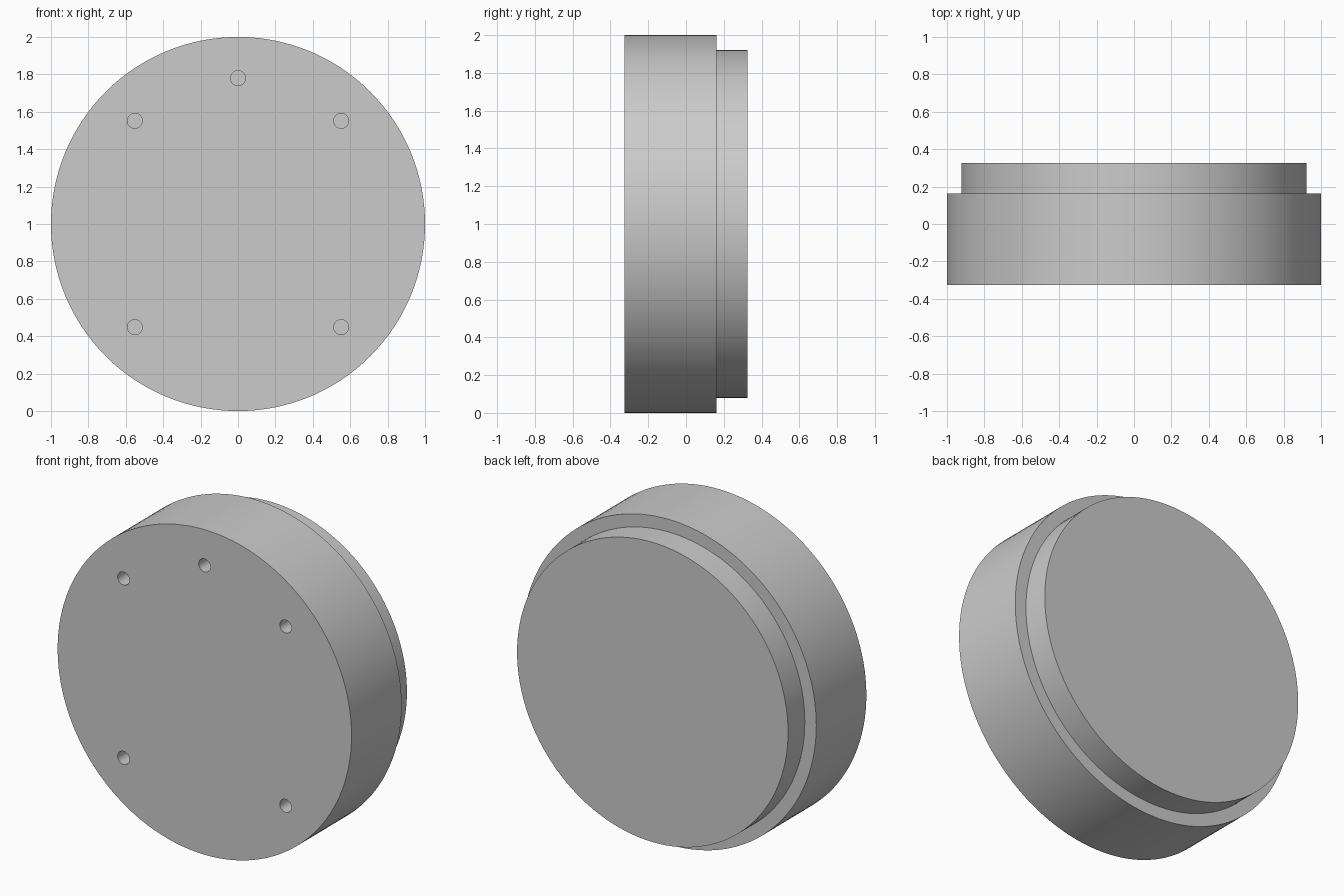
import bpy, bmesh, math

if "Cube" in bpy.data.objects:
    bpy.data.objects.remove(bpy.data.objects["Cube"])

SEGMENTS = 128
CENTER_Z = 1.0
FRONT, STEP, BACK = -0.325, 0.162, 0.325   # y positions along the axis
HOLE_R, HOLE_RING, HOLE_DEPTH = 0.04, 0.78, 0.3

grey = bpy.data.materials.new("light grey")
grey.diffuse_color = (0.6, 0.6, 0.6, 1)
grey.use_nodes = True
grey.node_tree.nodes["Principled BSDF"].inputs["Base Color"].default_value = grey.diffuse_color


def lathe(name, profile, x=0.0, z=0.0, segments=SEGMENTS):
    """Solid of revolution about the y axis from (radius, y) rings, capped at both ends."""
    bm = bmesh.new()
    rings = []
    for r, y in profile:
        rings.append([bm.verts.new((x + r * math.cos(a), y, z + r * math.sin(a)))
                      for a in (2 * math.pi * i / segments for i in range(segments))])
    for lower, upper in zip(rings, rings[1:]):
        for i in range(segments):
            j = (i + 1) % segments
            bm.faces.new((lower[i], lower[j], upper[j], upper[i]))
    bm.faces.new(rings[0])
    bm.faces.new(rings[-1])
    bmesh.ops.recalc_face_normals(bm, faces=bm.faces)
    mesh = bpy.data.meshes.new(name)
    bm.to_mesh(mesh)
    bm.free()
    mesh.materials.append(grey)
    obj = bpy.data.objects.new(name, mesh)
    bpy.context.collection.objects.link(obj)
    return obj


# Stepped disc: wide body with a slightly smaller boss at the back
disc = lathe("stepped_disc",
             [(1.0, FRONT), (1.0, STEP), (0.922, STEP), (0.922, BACK)], z=CENTER_Z)
bpy.context.view_layer.objects.active = disc
disc.select_set(True)

# Blind screw holes in the front face: one at the top, four on the diagonals
for n, degrees in enumerate((45, 90, 135, 225, 315)):
    a = math.radians(degrees)
    cutter = lathe(f"hole_cutter_{n}",
                   [(HOLE_R, FRONT - 0.1), (HOLE_R, FRONT + HOLE_DEPTH)],
                   HOLE_RING * math.cos(a), CENTER_Z + HOLE_RING * math.sin(a), 32)
    cutter.hide_render = True
    cut = disc.modifiers.new(f"hole_{n}", 'BOOLEAN')
    cut.operation = 'DIFFERENCE'
    cut.solver = 'EXACT'
    cut.object = cutter
    bpy.ops.object.modifier_apply(modifier=cut.name)
    bpy.data.objects.remove(cutter)

# Smooth round walls, sharp rims
bpy.ops.object.shade_smooth_by_angle(angle=math.radians(30))
